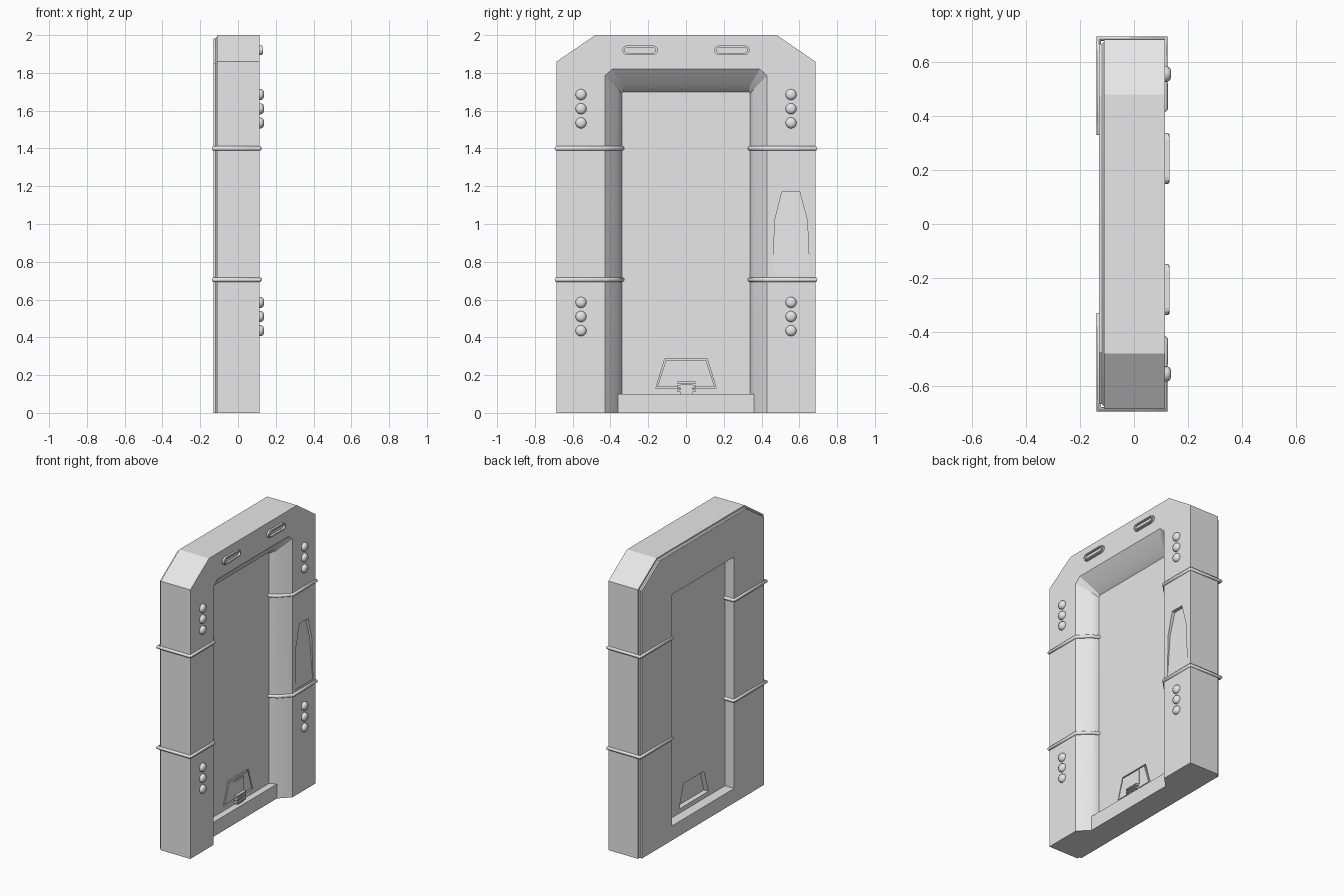
import bpy, bmesh, math
from mathutils import Vector

if "Cube" in bpy.data.objects:
    bpy.data.objects.remove(bpy.data.objects["Cube"])

grey = bpy.data.materials.new("plain_grey")
grey.diffuse_color = (0.8, 0.8, 0.8, 1)
grey.use_nodes = True
grey.node_tree.nodes["Principled BSDF"].inputs["Base Color"].default_value = grey.diffuse_color


def finish(bm, name, smooth=False):
    bmesh.ops.recalc_face_normals(bm, faces=bm.faces)
    me = bpy.data.meshes.new(name)
    bm.to_mesh(me)
    bm.free()
    ob = bpy.data.objects.new(name, me)
    bpy.context.collection.objects.link(ob)
    me.materials.append(grey)
    if smooth:
        bpy.ops.object.select_all(action='DESELECT')
        bpy.context.view_layer.objects.active = ob
        ob.select_set(True)
        bpy.ops.object.shade_smooth_by_angle(angle=math.radians(35))
    return ob


def plate(name, pts, x0, x1, bevel=0.0, tilt=None):
    """Extrude a (y, z) outline from x0 to x1; tilt gives x0 as a function of z."""
    bm = bmesh.new()
    a = [bm.verts.new((tilt(z) if tilt else x0, y, z)) for y, z in pts]
    b = [bm.verts.new((x1, y, z)) for y, z in pts]
    n = len(pts)
    bm.faces.new(a)
    bm.faces.new(b[::-1])
    for i in range(n):
        j = (i + 1) % n
        bm.faces.new((a[i], b[i], b[j], a[j]))
    if bevel:
        edges = [e for e in bm.edges if all(v in b for v in e.verts)]
        bmesh.ops.bevel(bm, geom=edges, offset=bevel, segments=2, affect='EDGES')
    return finish(bm, name)


def rect(y0, y1, z0, z1):
    return [(y0, z0), (y1, z0), (y1, z1), (y0, z1)]


def cut(ob, cutter):
    mod = ob.modifiers.new("cut", 'BOOLEAN')
    mod.operation = 'DIFFERENCE'
    mod.solver = 'EXACT'
    mod.object = cutter
    bpy.ops.object.select_all(action='DESELECT')
    bpy.context.view_layer.objects.active = ob
    ob.select_set(True)
    bpy.ops.object.modifier_apply(modifier=mod.name)
    bpy.data.objects.remove(cutter)


# Door frame: an arch swept through (x, half width, top, corner width, corner height)
BACK, FRONT = -0.13, 0.115
stations = [(BACK, 0.685, 2.0, 0.205, 0.14), (FRONT, 0.685, 2.0, 0.205, 0.14),
            (FRONT, 0.43, 1.82, 0.04, 0.035), (0.045, 0.36, 1.735, 0.02, 0.02),
            (0.0, 0.34, 1.70, 0.01, 0.01), (BACK, 0.34, 1.70, 0.01, 0.01)]
bm = bmesh.new()
loops = []
for x, h, t, cw, ch in stations:
    path = [(-h, 0), (-h, t - ch), (cw - h, t), (h - cw, t), (h, t - ch), (h, 0)]
    loops.append([bm.verts.new((x, y, z)) for y, z in path])
for k in range(6):
    a, b = loops[k], loops[(k + 1) % 6]
    for i in range(5):
        bm.faces.new((a[i], a[i + 1], b[i + 1], b[i]))
for end in (0, 5):
    bm.faces.new([lp[end] for lp in loops])
back_edges = [e for e in bm.edges if all(v in loops[0] for v in e.verts)]
bmesh.ops.bevel(bm, geom=back_edges, offset=0.018, segments=3, affect='EDGES')
frame = finish(bm, "door_frame")

# Sloping recess in one jamb, fading out towards the bottom
recess = [(0.46, 0.73), (0.47, 1.02), (0.508, 1.17), (0.602, 1.17), (0.642, 1.02), (0.655, 0.73)]
cut(frame, plate("recess_cutter", recess, 0, 0.2,
                 tilt=lambda z: FRONT - 0.003 - 0.02 * (z - 0.73) / 0.44))
bpy.ops.object.shade_smooth_by_angle(angle=math.radians(25))

# Threshold and recessed door
plate("threshold", rect(-0.36, 0.36, 0, 0.1), BACK, 0.045)
door = plate("door_panel", rect(-0.35, 0.35, 0.05, 1.72), -0.06, 0.0)


def trapezoid(inset):
    return [(-0.16 + inset, 0.13 + inset), (0.16 - inset, 0.13 + inset),
            (0.112 - inset * 0.7, 0.287 - inset), (-0.112 + inset * 0.7, 0.287 - inset)]


# Small hatch with cover block and clasp
cut(door, plate("hatch_cutter", trapezoid(0), -0.2, 0.2))
plate("hatch_plate", trapezoid(-0.003), -0.025, -0.012)
plate("hatch_panel", trapezoid(0.008), -0.02, 0.004, bevel=0.004)
plate("hatch_cover", rect(-0.052, 0.056, 0.165, 0.265), -0.01, 0.009, bevel=0.003)
plate("clasp_base", rect(-0.03, 0.034, 0.1, 0.15), -0.01, 0.02)
for z in (0.118, 0.14, 0.16):
    plate("clasp_bar", rect(-0.046, 0.05, z - 0.007, z + 0.007), -0.01, 0.03, bevel=0.004)

# Round bands wrapped around each jamb
band = [(BACK, 0.687), (FRONT, 0.687), (FRONT, 0.43), (0.045, 0.36), (0.0, 0.338), (BACK, 0.338)]
for s in (-1, 1):
    for z in (0.705, 1.4):
        cu = bpy.data.curves.new("jamb_band", 'CURVE')
        cu.dimensions = '3D'
        cu.bevel_depth = 0.012
        cu.bevel_resolution = 2
        sp = cu.splines.new('POLY')
        sp.points.add(len(band) - 1)
        for p, (x, y) in zip(sp.points, band):
            p.co = (x, s * y, z, 1)
        sp.use_cyclic_u = True
        cu.materials.append(grey)
        ob = bpy.data.objects.new("jamb_band", cu)
        bpy.context.collection.objects.link(ob)
        bpy.ops.object.select_all(action='DESELECT')
        bpy.context.view_layer.objects.active = ob
        ob.select_set(True)
        bpy.ops.object.convert(target='MESH')
        bpy.ops.object.shade_smooth_by_angle(angle=math.radians(50))

# Domed rivets in groups of three
for s in (-1, 1):
    for z0 in (0.51, 1.61):
        for dz in (-0.075, 0, 0.075):
            bm = bmesh.new()
            rings = []
            for x, r in ((FRONT - 0.01, 0.029), (0.123, 0.029), (0.133, 0.023), (0.138, 0.012)):
                rings.append([bm.verts.new((x, s * 0.556 + r * math.cos(a * math.tau / 16),
                                            z0 + dz + r * math.sin(a * math.tau / 16)))
                              for a in range(16)])
            for p, q in zip(rings, rings[1:]):
                for i in range(16):
                    bm.faces.new((p[i], p[(i + 1) % 16], q[(i + 1) % 16], q[i]))
            bm.faces.new(rings[-1])
            bm.faces.new(rings[0][::-1])
            finish(bm, "rivet", True)


# Raised rounded slots above the door
def stadium(cy, cz, half, r):
    pts = []
    for side in (1, -1):
        for i in range(7):
            a = -math.pi / 2 + i * math.pi / 6
            pts.append((cy + side * (half - r + r * math.cos(a)), cz + side * r * math.sin(a)))
    return pts


for s in (-1, 1):
    slot = plate("lintel_slot", stadium(s * 0.243, 1.92, 0.094, 0.025), 0.1, 0.132, bevel=0.004)
    cut(slot, plate("slot_cutter", stadium(s * 0.243, 1.92, 0.082, 0.014), 0.118, 0.2))
